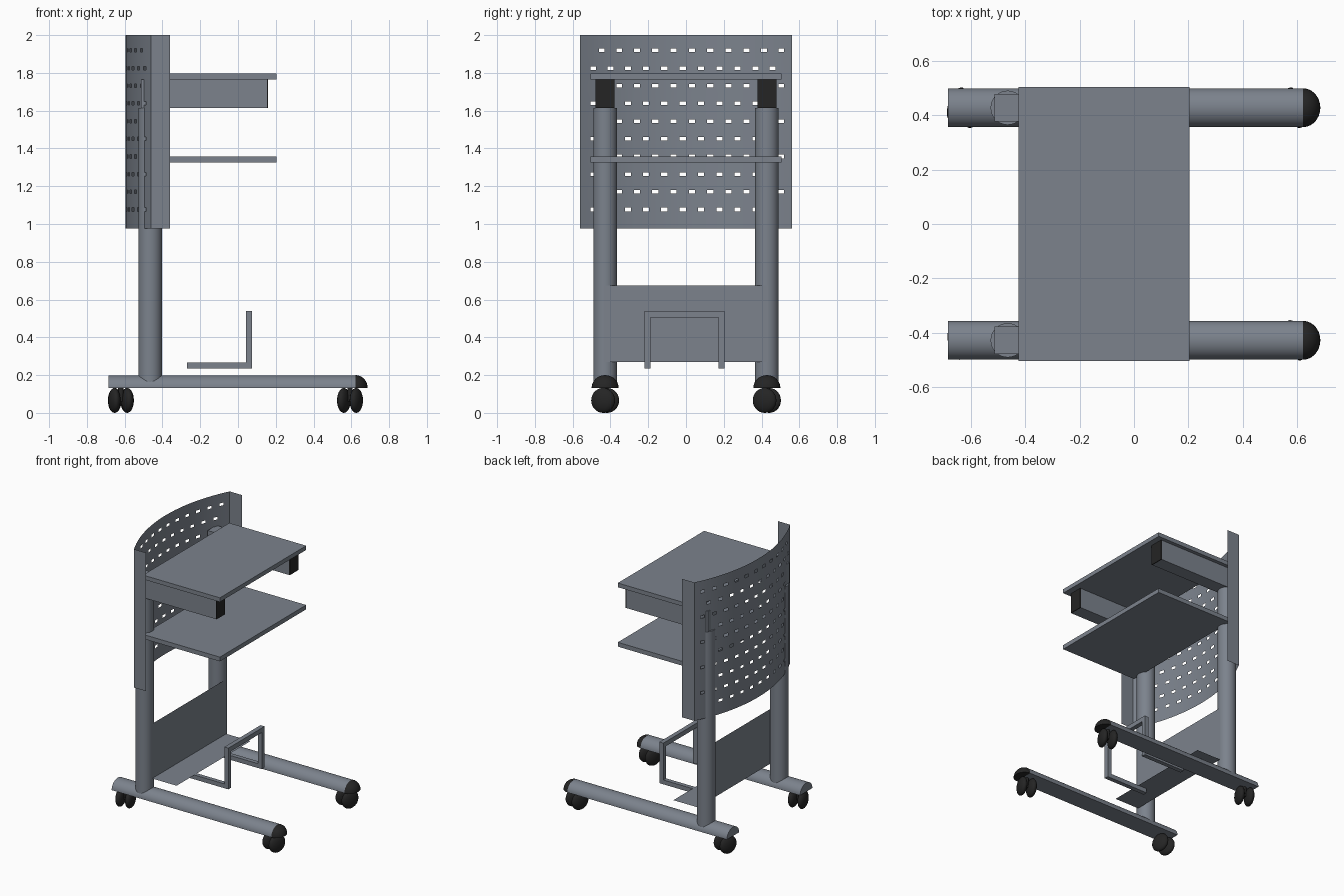
import bpy, bmesh, math
from mathutils import Matrix, Vector

if "Cube" in bpy.data.objects:
    bpy.data.objects.remove(bpy.data.objects["Cube"])


def material(name, rgb):
    m = bpy.data.materials.new(name)
    m.diffuse_color = (*rgb, 1)
    m.use_nodes = True
    m.node_tree.nodes["Principled BSDF"].inputs["Base Color"].default_value = m.diffuse_color
    return m


GREY = material("steel grey", (0.2, 0.225, 0.265))
BLACK = material("black rubber", (0.018, 0.018, 0.018))


def finish(name, bm, mat, smooth=False):
    me = bpy.data.meshes.new(name)
    bm.to_mesh(me)
    bm.free()
    ob = bpy.data.objects.new(name, me)
    bpy.context.collection.objects.link(ob)
    me.materials.append(mat)
    if smooth:
        bpy.ops.object.select_all(action='DESELECT')
        ob.select_set(True)
        bpy.context.view_layer.objects.active = ob
        bpy.ops.object.shade_smooth_by_angle(angle=math.radians(35))
    return ob


def box(name, lo, hi, mat=GREY):
    bm = bmesh.new()
    size = [b - a for a, b in zip(lo, hi)]
    mid = [(a + b) / 2 for a, b in zip(lo, hi)]
    bmesh.ops.create_cube(bm, size=1, matrix=Matrix.Translation(mid) @ Matrix.Diagonal((*size, 1)))
    return finish(name, bm, mat)


def cylinder(name, x, y, z0, z1, r, mat=GREY):
    bm = bmesh.new()
    bmesh.ops.create_cone(bm, cap_ends=True, segments=32, radius1=r, radius2=r, depth=z1 - z0,
                          matrix=Matrix.Translation((x, y, (z0 + z1) / 2)))
    return finish(name, bm, mat, True)


def foot_rail(name, y):
    # half-round bar along x
    bm = bmesh.new()
    pts = [(math.cos(i * math.pi / 20), math.sin(i * math.pi / 20)) for i in range(21)]
    f = bm.faces.new([bm.verts.new((-0.685, y + 0.0715 * c, 0.133 + 0.066 * s)) for c, s in pts])
    ext = bmesh.ops.extrude_face_region(bm, geom=[f])
    bmesh.ops.translate(bm, vec=(1.307, 0, 0), verts=[v for v in ext['geom'] if isinstance(v, bmesh.types.BMVert)])
    bmesh.ops.recalc_face_normals(bm, faces=bm.faces)
    finish(name, bm, GREY, True)


def toe_cap(name, y):
    # quarter dome closing the front of the rail
    bm = bmesh.new()
    bmesh.ops.create_uvsphere(bm, u_segments=28, v_segments=16, radius=1)
    for n in ((1, 0, 0), (0, 0, 1)):
        bmesh.ops.bisect_plane(bm, geom=bm.verts[:] + bm.edges[:] + bm.faces[:], plane_co=(0, 0, 0),
                               plane_no=n, clear_inner=True, dist=1e-4)
        bmesh.ops.holes_fill(bm, edges=[e for e in bm.edges if e.is_boundary])
    bmesh.ops.recalc_face_normals(bm, faces=bm.faces)
    bm.transform(Matrix.Translation((0.622, y, 0.133)) @ Matrix.Diagonal((0.064, 0.0715, 0.067, 1)))
    finish(name, bm, BLACK, True)


def caster(name, x, y, angle):
    # twin lens-shaped wheels on a swivel pin
    bm = bmesh.new()
    rot = Matrix.Translation((x, y, 0.066)) @ Matrix.Rotation(math.radians(angle), 4, 'Z')
    for s in (-1, 1):
        bmesh.ops.create_uvsphere(bm, u_segments=24, v_segments=14, radius=1,
                                  matrix=rot @ Matrix.Translation((0.035 * s, 0, 0))
                                  @ Matrix.Diagonal((0.03, 0.066, 0.066, 1)))
    finish(name, bm, BLACK, True)
    cylinder(name + "_pin", x, y, 0.06, 0.135, 0.014, BLACK)


# Mirrored running gear, columns and shelf brackets
Y = 0.428
angles = {("left", "rear"): 12, ("left", "front"): -18, ("right", "rear"): -20, ("right", "front"): -20}
for side, s in (("left", -1), ("right", 1)):
    y = s * Y
    foot_rail(side + "_foot_rail", y)
    toe_cap(side + "_toe_cap", y)
    for end, x in (("rear", -0.62), ("front", 0.593)):
        caster(f"{side}_{end}_caster", x, y, angles[side, end])
    cylinder(side + "_column", -0.465, y, 0.16, 1.615, 0.063)
    box(side + "_bracket", (-0.513, y - 0.05, 1.615), (0.153, y + 0.05, 1.766))
    box(side + "_bracket_cap", (0.153, y - 0.05, 1.615), (0.16, y + 0.05, 1.766), BLACK)

# Shelves
box("top_shelf", (-0.425, -0.505, 1.766), (0.205, 0.505, 1.797))
box("lower_shelf", (-0.425, -0.505, 1.326), (0.205, 0.505, 1.358))

# Curved perforated back panel: thin sheet with slots at alternating offsets
R, CX, HALF = 1.229, 0.634, 0.5813
HW, HH = 0.0165, 0.0095
starts = (-0.456, -0.505)
cols = [[st + 0.0975 * k for k in range(11)] for st in starts]
rows = [1.919 - 0.0936 * k for k in range(10)]
ss = sorted([-HALF, HALF] + [c + d for cl in cols for c in cl for d in (-HW, HW)])
zs = sorted([0.975, 2.0] + [r + d for r in rows for d in (-HH, HH)])
bm = bmesh.new()
grid = [[bm.verts.new((CX - R * math.cos(a / R), R * math.sin(a / R), z)) for z in zs] for a in ss]
for i in range(len(ss) - 1):
    for j in range(len(zs) - 1):
        sm, zm = (ss[i] + ss[i + 1]) / 2, (zs[j] + zs[j + 1]) / 2
        hole = any(abs(zm - r) < HH / 2 and any(abs(sm - c) < HW / 2 for c in cols[k % 2])
                   for k, r in enumerate(rows))
        if not hole:
            bm.faces.new((grid[i][j], grid[i][j + 1], grid[i + 1][j + 1], grid[i + 1][j]))
# straight side wings
for col in (grid[0], grid[-1]):
    y = col[0].co.y
    a, b = bm.verts.new((-0.36, y, 0.975)), bm.verts.new((-0.36, y, 2.0))
    bm.faces.new([a, b] + col[::-1])
bmesh.ops.recalc_face_normals(bm, faces=bm.faces)
finish("perforated_back_panel", bm, GREY, True)

# Bent sheet between the columns
bm = bmesh.new()
prof = [(-0.4, 0.675), (-0.4, 0.27), (-0.2, 0.27)]
l, r = ([bm.verts.new((x, y, z)) for x, z in prof] for y in (-0.433, 0.433))
for i in range(2):
    bm.faces.new((l[i], l[i + 1], r[i + 1], r[i]))
finish("lower_bent_panel", bm, GREY)

# Bar frame holder
for name, y in (("left", -0.22), ("right", 0.172)):
    box(name + "_holder_arm", (-0.27, y, 0.235), (0.075, y + 0.032, 0.267))
    box(name + "_holder_post", (0.042, y, 0.267), (0.075, y + 0.032, 0.54))
box("holder_crossbar", (0.042, -0.188, 0.506), (0.075, 0.172, 0.54))
